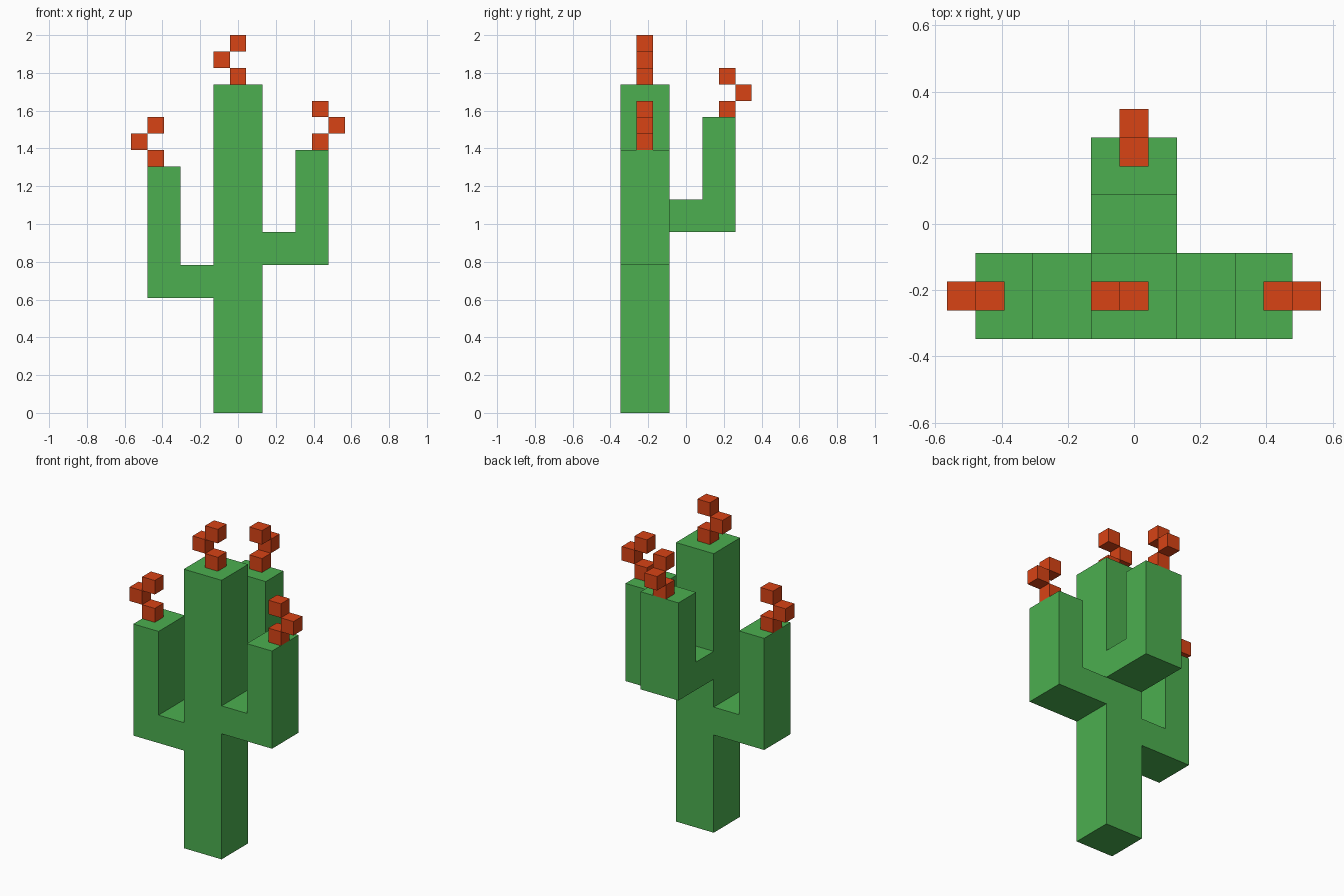
import bpy, bmesh, math
from mathutils import Matrix, Vector

if "Cube" in bpy.data.objects:
    bpy.data.objects.remove(bpy.data.objects["Cube"], do_unlink=True)

U = 2 / 23                                   # one block
AXIS = Matrix.Translation((0, -2.5 * U, 0))  # trunk centre line


def material(name, rgb):
    m = bpy.data.materials.new(name)
    m.use_nodes = True
    m.diffuse_color = (*rgb, 1)
    bsdf = next(n for n in m.node_tree.nodes if n.type == 'BSDF_PRINCIPLED')
    bsdf.inputs["Base Color"].default_value = (*rgb, 1)
    return m


green = material("cactus green", (0.072, 0.429, 0.080))
red = material("flower red", (0.686, 0.056, 0.0075))


def prisms(name, profiles, width, angle, mat):
    """Extrude (distance from trunk, height) outlines sideways, turned about the trunk."""
    bm = bmesh.new()
    for outline in profiles:
        face = bm.faces.new([bm.verts.new((r, -width / 2, z)) for r, z in outline])
        ext = bmesh.ops.extrude_face_region(bm, geom=[face], use_keep_orig=True)
        moved = [v for v in ext["geom"] if isinstance(v, bmesh.types.BMVert)]
        bmesh.ops.translate(bm, verts=moved, vec=Vector((0, width, 0)))
    bmesh.ops.recalc_face_normals(bm, faces=bm.faces)
    bm.transform(AXIS @ Matrix.Rotation(math.radians(angle), 4, 'Z') @ Matrix.Scale(U, 4))
    mesh = bpy.data.meshes.new(name)
    bm.to_mesh(mesh)
    bm.free()
    mesh.materials.append(mat)
    bpy.context.collection.objects.link(bpy.data.objects.new(name, mesh))


def rect(r0, r1, z0, z1):
    return [(r0, z0), (r1, z0), (r1, z1), (r0, z1)]


def flower(name, r, z, angle):
    # Three blocks in a zigzag, the middle one stepping outward
    blocks = [rect(r + s, r + s + 1, z + i, z + i + 1) for i, s in enumerate((0, 1, 0))]
    prisms(name, blocks, 1, angle, red)


# Trunk
prisms("trunk", [rect(-1.5, 1.5, 0, 20)], 3, 0, green)
flower("trunk_flower", -0.5, 20, 180)

# Bent arms: name, direction, underside height, top height
for side, angle, low, top in (("left", 0, 9, 16), ("right", 180, 7, 15), ("back", 90, 11, 18)):
    elbow = [(1.5, low), (5.5, low), (5.5, top), (3.5, top), (3.5, low + 2), (1.5, low + 2)]
    prisms(side + "_arm", [elbow], 3, angle, green)
    flower(side + "_flower", 4.5, top, angle)
